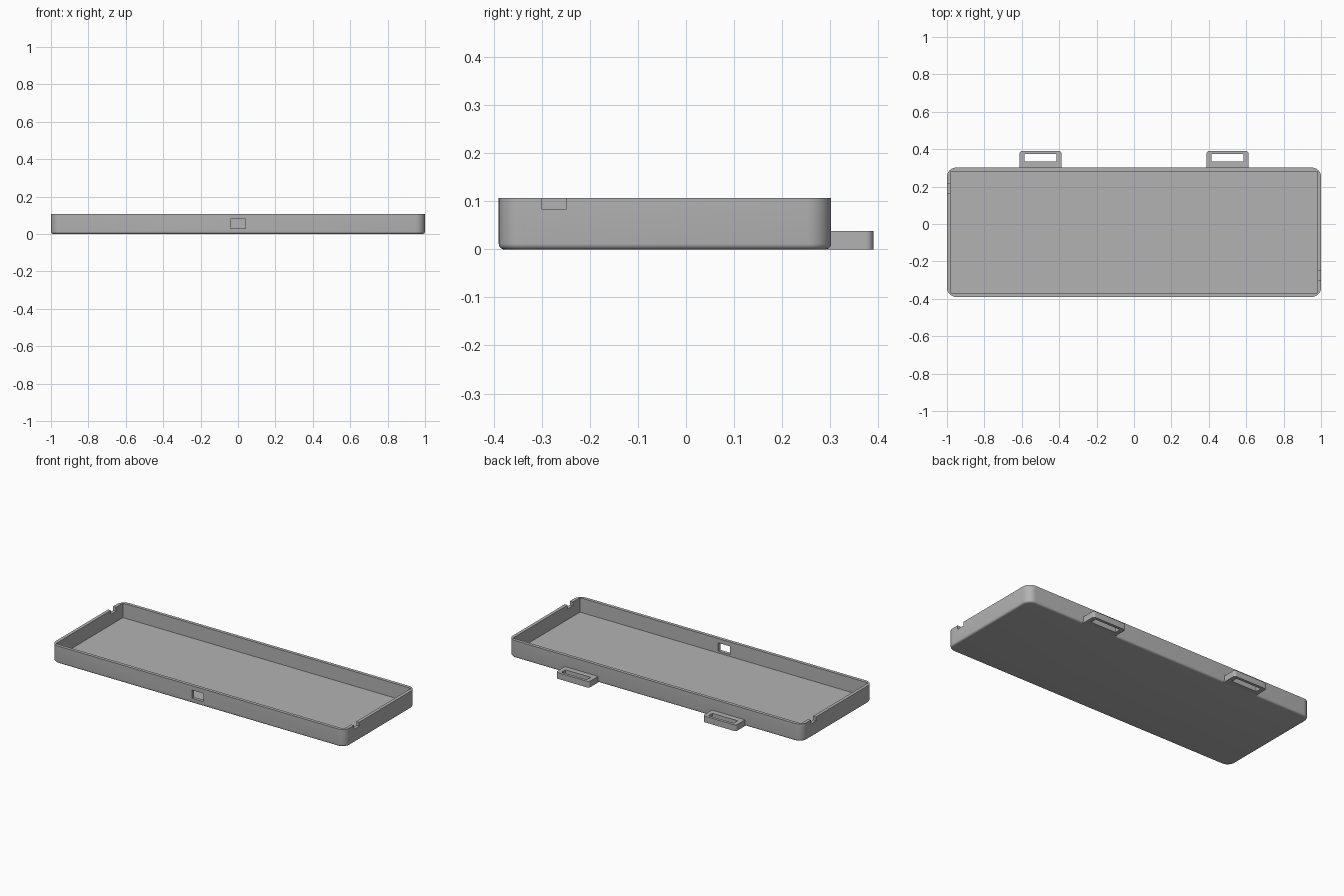
import bpy
import bmesh

old = bpy.data.objects.get("Cube")
if old:
    bpy.data.objects.remove(old, do_unlink=True)

# Single plastic colour
grey = bpy.data.materials.new("plain grey")
grey.use_nodes = True
COLOUR = (0.45, 0.45, 0.45, 1)
grey.diffuse_color = COLOUR
grey.node_tree.nodes["Principled BSDF"].inputs["Base Color"].default_value = COLOUR


def box(name, low, high, corner=0, corner_test=None, foot=0):
    """Box between two corners, with rounded uprights and rounded bottom rim."""
    bm = bmesh.new()
    bmesh.ops.create_cube(bm, size=1)
    for v in bm.verts:
        for i in range(3):
            v.co[i] = low[i] if v.co[i] < 0 else high[i]
    if corner:
        uprights = [e for e in bm.edges
                    if abs(e.verts[0].co.z - e.verts[1].co.z) > 1e-5
                    and (corner_test is None or corner_test(e.verts[0].co))]
        bmesh.ops.bevel(bm, geom=uprights, offset=corner, segments=10,
                        profile=0.5, affect='EDGES')
    if foot:
        rim = [e for e in bm.edges
               if all(abs(v.co.z - low[2]) < 1e-5 for v in e.verts)]
        bmesh.ops.bevel(bm, geom=rim, offset=foot, segments=5,
                        profile=0.5, affect='EDGES')
    bmesh.ops.recalc_face_normals(bm, faces=bm.faces)
    mesh = bpy.data.meshes.new(name)
    bm.to_mesh(mesh)
    bm.free()
    mesh.materials.append(grey)
    obj = bpy.data.objects.new(name, mesh)
    bpy.context.collection.objects.link(obj)
    return obj


def activate(obj):
    bpy.ops.object.select_all(action='DESELECT')
    obj.select_set(True)
    bpy.context.view_layer.objects.active = obj


def cut(obj, low, high):
    """Remove a box-shaped volume from an object."""
    cutter = box("cutter", low, high)
    cutter.hide_render = True
    activate(obj)
    mod = obj.modifiers.new("cut", 'BOOLEAN')
    mod.operation = 'DIFFERENCE'
    mod.solver = 'EXACT'
    mod.object = cutter
    bpy.ops.object.modifier_apply(modifier=mod.name)
    bpy.data.objects.remove(cutter, do_unlink=True)


def smooth(obj):
    activate(obj)
    bpy.ops.object.shade_smooth_by_angle(angle=0.6)


FRONT, BACK, TOP = -0.39, 0.302, 0.107
WALL, FLOOR = 0.02, 0.018

# Open tray with rounded outside and square inside
tray = box("tray", (-1, FRONT, 0), (1, BACK, TOP), corner=0.05, foot=0.012)
cut(tray, (WALL - 1, FRONT + WALL, FLOOR), (1 - WALL, BACK - WALL, 0.2))

# Latch window through the front wall
cut(tray, (-0.04, FRONT - 0.05, 0.03), (0.04, FRONT + 0.05, 0.08))

# Rim notches in the two end walls
cut(tray, (0.95, -0.30, 0.083), (1.05, -0.25, 0.2))
cut(tray, (-1.05, 0.165, 0.083), (-0.95, 0.215, 0.2))
smooth(tray)

# Slotted strap loops on the back wall
for side, name in ((-1, "right_loop"), (1, "left_loop")):
    mid = side * 0.5
    loop = box(name, (mid - 0.113, BACK - 0.008, 0), (mid + 0.113, 0.39, 0.038),
               corner=0.015, corner_test=lambda co: co.y > 0.35)
    cut(loop, (mid - 0.086, 0.335, -0.1), (mid + 0.086, 0.373, 0.1))
    smooth(loop)
